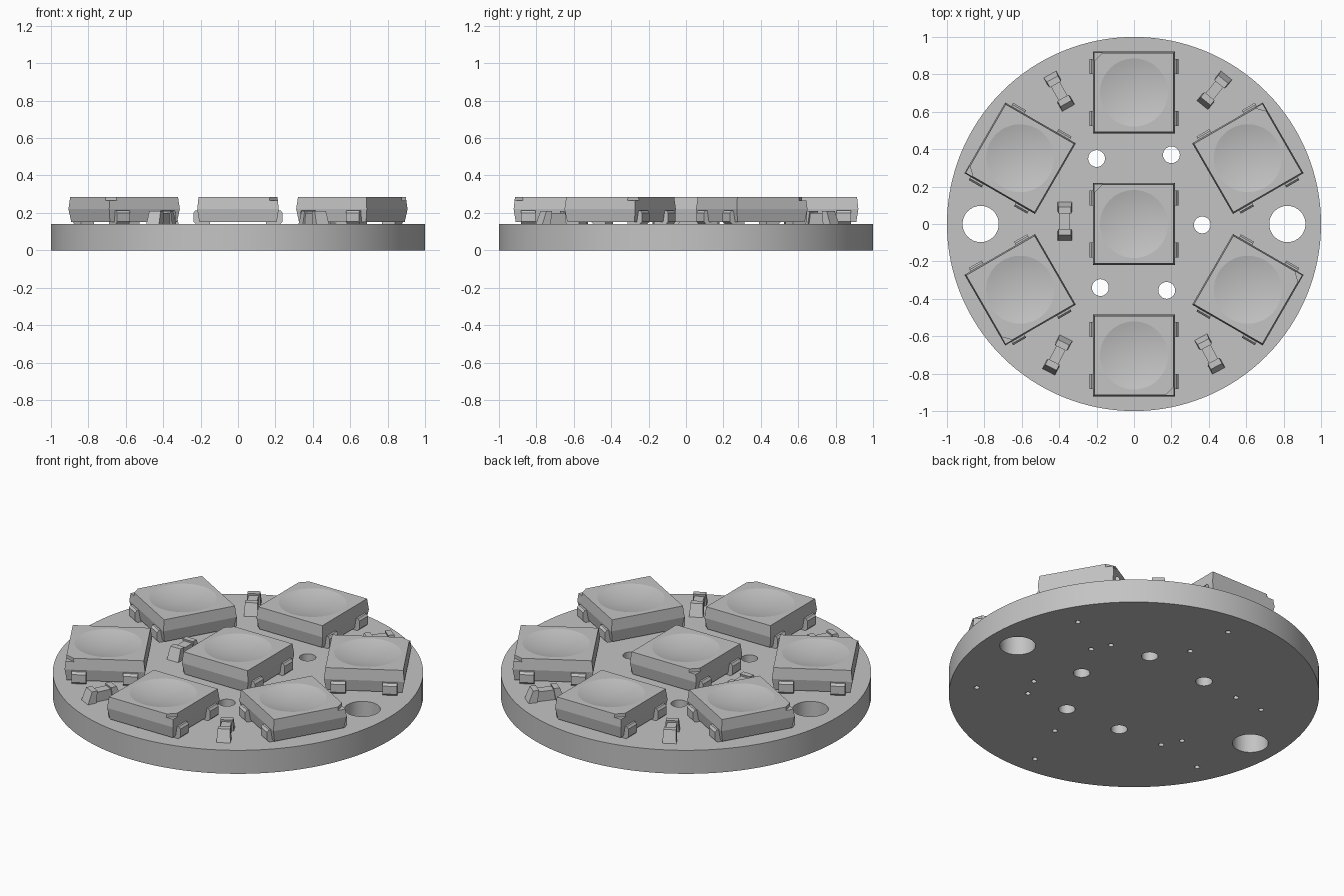
import bpy, bmesh, math
from mathutils import Matrix, Vector

if "Cube" in bpy.data.objects:
    bpy.data.objects.remove(bpy.data.objects["Cube"], do_unlink=True)

grey = bpy.data.materials.new("plain_grey")
grey.use_nodes = True
grey.diffuse_color = (0.55, 0.55, 0.55, 1)
grey.node_tree.nodes["Principled BSDF"].inputs["Base Color"].default_value = (0.55, 0.55, 0.55, 1)

TOP = 0.14      # board surface height


def add(name, mesh, loc=(0, 0, 0), rot=0):
    ob = bpy.data.objects.new(name, mesh)
    ob.location = loc
    ob.rotation_euler.z = rot
    bpy.context.collection.objects.link(ob)
    return ob


def to_mesh(bm, name):
    bmesh.ops.recalc_face_normals(bm, faces=bm.faces)
    mesh = bpy.data.meshes.new(name)
    bm.to_mesh(mesh)
    bm.free()
    if not mesh.materials:
        mesh.materials.append(grey)
    return mesh


def baked(ob):
    bpy.context.view_layer.update()
    dg = bpy.context.evaluated_depsgraph_get()
    return bpy.data.meshes.new_from_object(ob.evaluated_get(dg))


def smooth(ob, angle):
    bpy.ops.object.select_all(action='DESELECT')
    ob.select_set(True)
    bpy.context.view_layer.objects.active = ob
    bpy.ops.object.shade_smooth_by_angle(angle=math.radians(angle))


def loft(bm, rings):
    """Skin a list of closed rings and cap both ends."""
    loops = [[bm.verts.new(p) for p in r] for r in rings]
    n = len(loops[0])
    for a, b in zip(loops, loops[1:]):
        for i in range(n):
            j = (i + 1) % n
            bm.faces.new((a[i], a[j], b[j], b[i]))
    bm.faces.new(loops[0][::-1])
    bm.faces.new(loops[-1])


def rect(x, y, z, cy=0):
    return [(-x, cy - y, z), (x, cy - y, z), (x, cy + y, z), (-x, cy + y, z)]


# Round board with mounting holes, wire holes and small vias
holes = [(-.82, 0, .097), (.82, 0, .097),
         (-.2, .35, .045), (.2, .37, .045), (.365, -.005, .045),
         (-.18, -.34, .045), (.175, -.355, .045)]
vias = [(.735, .405), (.044, .843), (.492, .226), (.438, .328), (.068, .553),
        (.505, -.239), (.446, -.36), (.699, -.488), (.076, -.575), (-.038, -.877),
        (-.443, .329), (-.63, .316), (-.461, -.322), (-.519, -.216), (-.764, -.381)]
curve = bpy.data.curves.new("board_outline", 'CURVE')
curve.dimensions = '2D'
curve.fill_mode = 'BOTH'
curve.extrude = TOP / 2
for cx, cy, r in [(0, 0, 1)] + holes + [(x, y, .015) for x, y in vias]:
    n = 128 if r == 1 else 32 if r > .03 else 12
    sp = curve.splines.new('POLY')
    sp.points.add(n - 1)
    sp.use_cyclic_u = True
    for i, p in enumerate(sp.points):
        a = math.tau * i / n
        p.co = (cx + r * math.cos(a), cy + r * math.sin(a), 0, 1)
outline = add("board_outline", curve)
bm = bmesh.new()
bm.from_mesh(baked(outline))
bpy.data.objects.remove(outline, do_unlink=True)
bmesh.ops.remove_doubles(bm, verts=bm.verts, dist=1e-5)
bmesh.ops.translate(bm, verts=bm.verts, vec=(0, 0, TOP / 2))
smooth(add("board", to_mesh(bm, "board")), 40)

# Lamp body: slightly bulged block with a shallow dish and a clipped corner
bm = bmesh.new()
loft(bm, [rect(h, h, z) for h, z in ((.207, .152), (.218, .22), (.211, .285))])
body = add("lamp_body", to_mesh(bm, "lamp_body"))

bm = bmesh.new()
bmesh.ops.create_uvsphere(bm, u_segments=48, v_segments=72, radius=.735)
dish = add("dish_cutter", to_mesh(bm, "dish_cutter"), (0, 0, .262 + .735))
bm = bmesh.new()
bmesh.ops.create_cube(bm, size=.1)
clip = add("corner_cutter", to_mesh(bm, "corner_cutter"), (-.226, .226, .315), math.radians(45))
for cutter in (dish, clip):
    cutter.hide_render = True
    mod = body.modifiers.new(cutter.name, 'BOOLEAN')
    mod.operation = 'DIFFERENCE'
    mod.solver = 'EXACT'
    mod.object = cutter
body_mesh = baked(body)
for ob in (body, dish, clip):
    bpy.data.objects.remove(ob, do_unlink=True)
body_mesh.materials.clear()
body_mesh.materials.append(grey)

# Four folded metal leads wrapping under each lamp
profile = [(.15, .14), (.225, .14), (.238, .153), (.238, .2),
           (.228, .213), (.2, .213), (.2, .155), (.15, .155)]
bm = bmesh.new()
for side in (-1, 1):
    for cy in (-.14, .14):
        loft(bm, [[(side * x, cy + w, z) for x, z in profile] for w in (-.04, .04)])
lead_mesh = to_mesh(bm, "lamp_leads")

# One lamp in the middle, six around it, each turned outward
spots = [("centre", 0, 0)] + [(f"ring_{i + 1}", .703, -math.radians(60) * i) for i in range(6)]
for label, dist, turn in spots:
    loc = Matrix.Rotation(turn, 3, 'Z') @ Vector((0, dist, 0))
    lamp = add("lamp_body_" + label, body_mesh, loc, turn)
    leads = add("lamp_leads_" + label, lead_mesh, loc, turn)
    if dist == 0:
        smooth(lamp, 12)
        smooth(leads, 20)

# Small chip parts: narrow middle between two wider sloped end caps
bm = bmesh.new()
loft(bm, [rect(.027, .06, TOP), rect(.027, .06, .198)])
for s in (-1, 1):
    loft(bm, [rect(.038, .025, TOP, s * .077), rect(.034, .017, .21, s * .058)])
chip_mesh = to_mesh(bm, "chip")
for label, x, y, deg in (("centre", -.37, .015, 0), ("back_right", -.4, .71, 29),
                         ("front_right", -.41, -.7, -27), ("back_left", .43, .715, -39),
                         ("front_left", .405, -.695, 28)):
    add("chip_" + label, chip_mesh, (x, y, 0), math.radians(deg))
